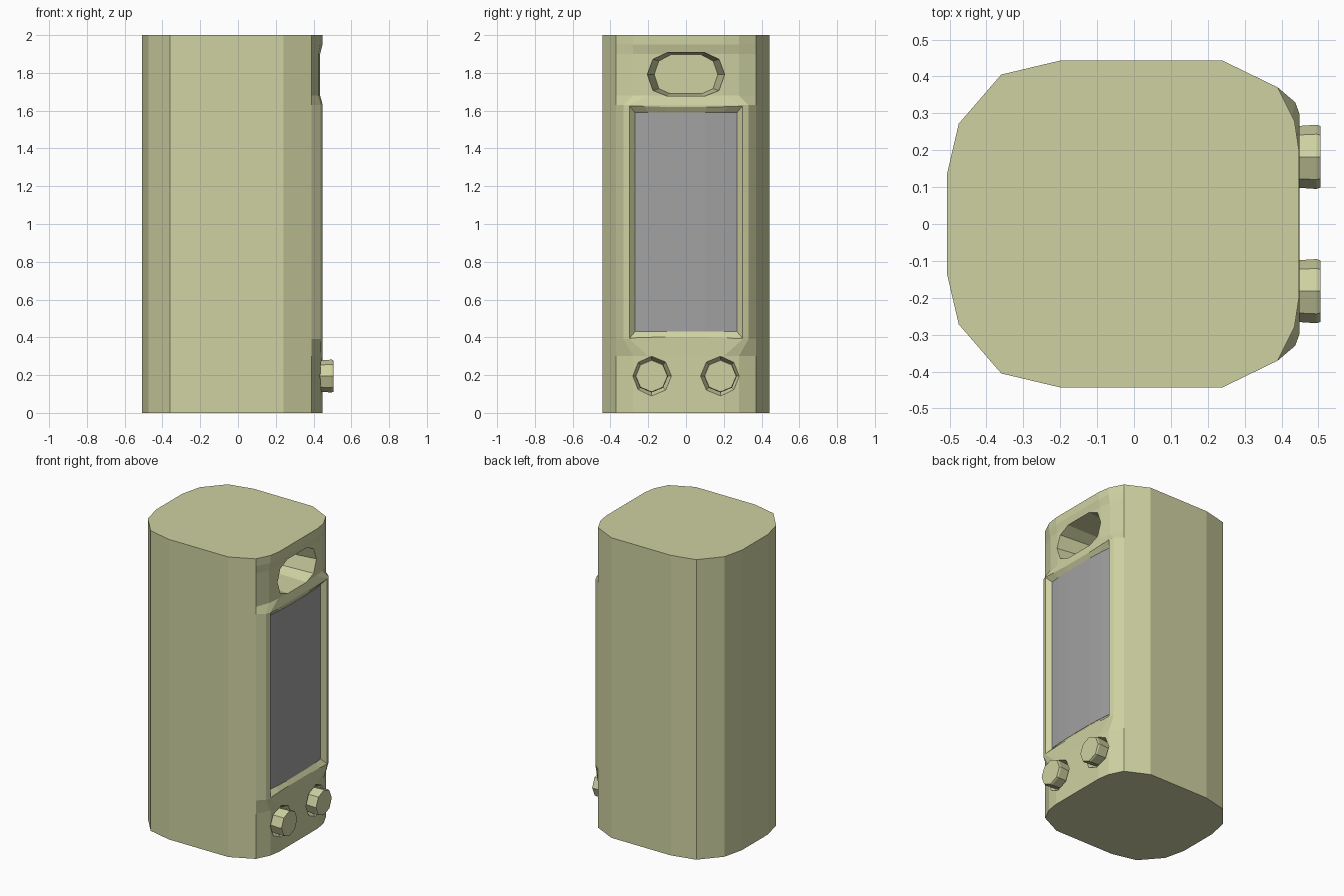
import bpy, bmesh, math

if "Cube" in bpy.data.objects:
    bpy.data.objects.remove(bpy.data.objects["Cube"])

def material(name, rgb):
    m = bpy.data.materials.new(name)
    m.diffuse_color = (*rgb, 1)
    m.use_nodes = True
    m.node_tree.nodes["Principled BSDF"].inputs["Base Color"].default_value = m.diffuse_color
    return m

SHELL = material("shell_khaki", (0.62, 0.64, 0.36))
GREY = material("screen_grey", (0.36, 0.36, 0.36))

def loft(name, rings, mat=SHELL):
    """Skin a list of equal-length point rings and cap both ends."""
    bm = bmesh.new()
    loops = [[bm.verts.new(p) for p in r] for r in rings]
    n = len(rings[0])
    for a, b in zip(loops, loops[1:]):
        for i in range(n):
            j = (i + 1) % n
            bm.faces.new((a[i], a[j], b[j], b[i]))
    bm.faces.new(loops[0])
    bm.faces.new(loops[-1])
    bmesh.ops.recalc_face_normals(bm, faces=bm.faces)
    me = bpy.data.meshes.new(name)
    bm.to_mesh(me)
    bm.free()
    me.materials.append(mat)
    ob = bpy.data.objects.new(name, me)
    bpy.context.collection.objects.link(ob)
    return ob

def cut(target, cutter):
    cutter.hide_render = True
    cutter.hide_viewport = True
    mod = target.modifiers.new(cutter.name, 'BOOLEAN')
    mod.operation = 'DIFFERENCE'
    mod.solver = 'EXACT'
    mod.object = cutter

def octagon(x, r, y, z):
    return [(x, y + r * math.cos(i * math.pi / 4), z + r * math.sin(i * math.pi / 4))
            for i in range(8)]

# Body: constant back and sides, control face changes with height
BACK = [(-0.507, 0.135), (-0.475, 0.272), (-0.36, 0.405), (-0.2, 0.443), (0.24, 0.443)]
EDGE = [(0.39, 0.37), (0.435, 0.28), (0.447, 0.2)]
BEZEL = [(0.39, 0.37), (0.437, 0.33), (0.448, 0.3)]
DIP = [(0.39, 0.37), (0.425, 0.28), (0.435, 0.2)]

def body_ring(front, z):
    half = BACK + front
    return [(x, y, z) for x, y in half] + [(x, -y, z) for x, y in reversed(half)]

body = loft("body", [body_ring(f, z) for f, z in (
    (EDGE, 0), (EDGE, 0.3), (BEZEL, 0.39), (BEZEL, 1.63),
    (DIP, 1.68), (DIP, 1.9), (EDGE, 1.95), (EDGE, 2))])

# Screen recess with bevelled walls and a gently curved floor
COLS = [(-0.27, 0.418), (-0.2, 0.425), (-0.1, 0.43), (0.1, 0.43), (0.2, 0.425), (0.27, 0.418)]
cut(body, loft("screen_recess_cutter", [
    [(x, y, 0.43), (x, y, 1.59), (0.468, y * 0.32 / 0.27, 1.65), (0.468, y * 0.32 / 0.27, 0.37)]
    for y, x in COLS]))

# Screen panel
loft("screen", [
    [(x + 0.002, y, 0.43), (x + 0.002, y, 1.59), (x - 0.01, y, 1.59), (x - 0.01, y, 0.43)]
    for y, x in COLS], GREY)

# Deep tapered opening near the top
RIM = [(0.1, 0.115), (0.175, 0.08), (0.205, 0), (0.175, -0.085), (0.1, -0.115)]
RIM += [(-y, z) for y, z in reversed(RIM)]

def opening_ring(x, sy, sz):
    return [(x, y * sy, 1.792 + z * sz) for y, z in RIM]

cut(body, loft("opening_cutter", [
    opening_ring(0.48, 1.03, 1.02), opening_ring(0.435, 1, 1), opening_ring(0.19, 0.82, 0.89)]))

# Two octagonal buttons, each in its own tapered socket
for side, y in (("left", -0.182), ("right", 0.182)):
    cut(body, loft(side + "_socket_cutter", [
        octagon(0.47, 0.11, y, 0.195), octagon(0.447, 0.105, y, 0.195),
        octagon(0.4, 0.085, y, 0.195)]))
    loft(side + "_button", [octagon(0.39, 0.08, y, 0.195), octagon(0.495, 0.087, y, 0.195),
                            octagon(0.506, 0.083, y, 0.195)])
